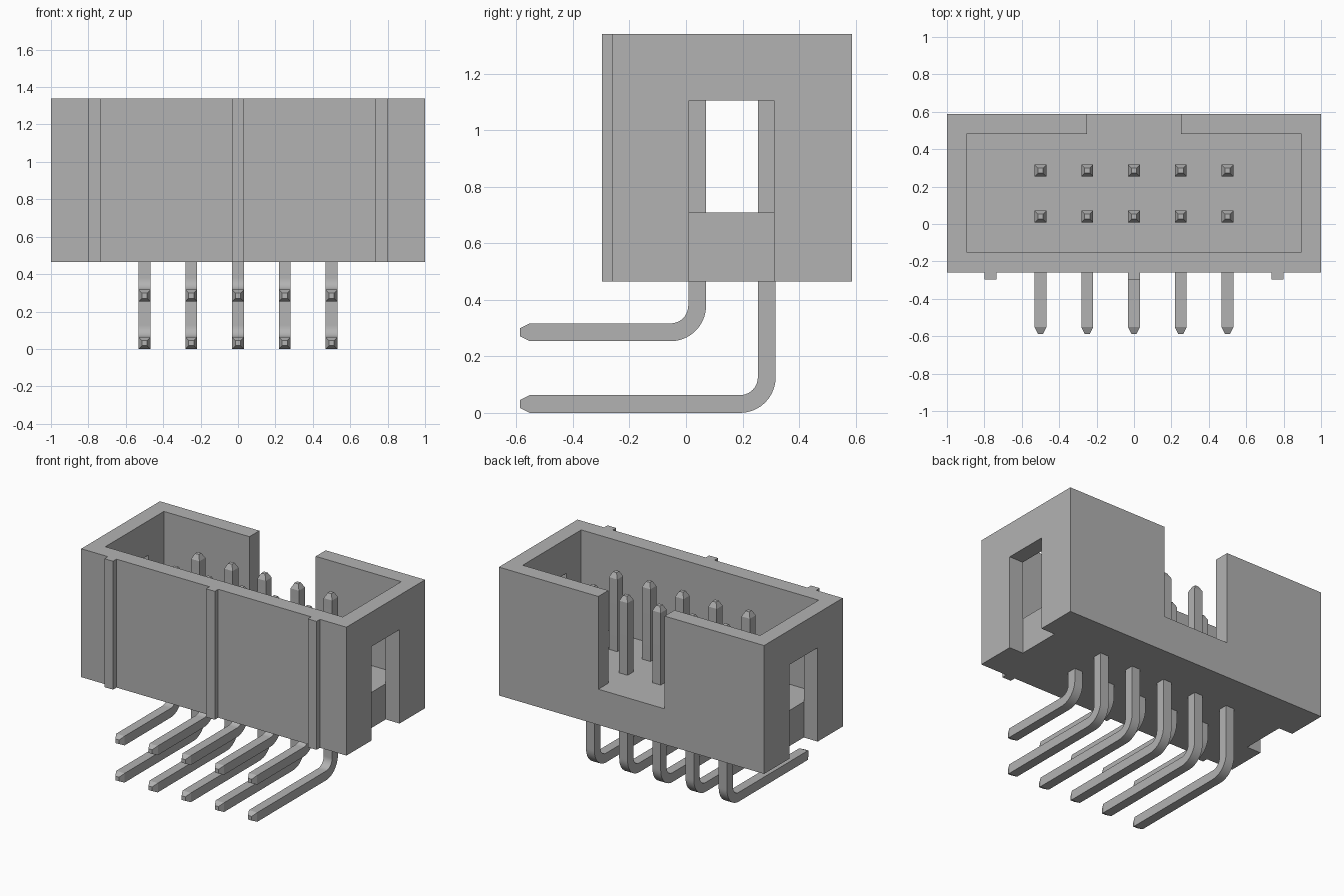
import bpy, bmesh, math
from mathutils import Vector

cube = bpy.data.objects.get("Cube")
if cube:
    bpy.data.objects.remove(cube, do_unlink=True)

grey = bpy.data.materials.new("mid_grey")
grey.use_nodes = True
grey.diffuse_color = (0.448, 0.448, 0.448, 1)
grey.node_tree.nodes["Principled BSDF"].inputs["Base Color"].default_value = grey.diffuse_color


def add_object(name, bm):
    bmesh.ops.recalc_face_normals(bm, faces=bm.faces[:])
    mesh = bpy.data.meshes.new(name)
    bm.to_mesh(mesh)
    bm.free()
    mesh.materials.append(grey)
    obj = bpy.data.objects.new(name, mesh)
    bpy.context.collection.objects.link(obj)
    return obj


def box(name, x, y, z):
    """Box from (low, high) ranges along each axis."""
    bm = bmesh.new()
    bmesh.ops.create_cube(bm, size=1)
    for v in bm.verts:
        v.co = [r[0] if c < 0 else r[1] for c, r in zip(v.co, (x, y, z))]
    return add_object(name, bm)


def activate(obj):
    bpy.ops.object.select_all(action='DESELECT')
    obj.select_set(True)
    bpy.context.view_layer.objects.active = obj


def cut(target, x, y, z):
    cutter = box("cutter", x, y, z)
    cutter.hide_render = True
    mod = target.modifiers.new("cut", 'BOOLEAN')
    mod.operation = 'DIFFERENCE'
    mod.solver = 'EXACT'
    mod.object = cutter
    activate(target)
    bpy.ops.object.modifier_apply(modifier=mod.name)
    bpy.data.objects.remove(cutter, do_unlink=True)


# Shroud: open-topped housing with a key notch and two side slots
BOTTOM, FLOOR, TOP = 0.465, 0.708, 1.34
FRONT, BACK = -0.26, 0.587
INNER = 0.895
shroud = box("shroud", (-1, 1), (FRONT, BACK), (BOTTOM, TOP))
cut(shroud, (-INNER, INNER), (-0.15, 0.48), (FLOOR, 1.5))
cut(shroud, (-0.25, 0.25), (0.4, 0.7), (FLOOR, 1.5))
for low, high in ((INNER, 1.1), (-1.1, -INNER)):
    cut(shroud, (low, high), (0.01, 0.312), (0.3, 1.105))

# Polarising ribs on the front face
for name, x in (("right", -0.767), ("middle", 0), ("left", 0.767)):
    box(name + "_rib", (x - 0.033, x + 0.033), (-0.297, FRONT), (BOTTOM, TOP))

# Right-angle pins: square wire, rounded bend, tapered tips
HALF, TIP, TAPER = 0.0315, 0.014, 0.035
TIP_Y, TIP_Z, BEND = -0.587, 1.235, 0.094


def pin(name, x, y, z):
    """Wire from a front tip at height z, bending up into depth y."""
    sections = [(TIP_Y, z, 0, TIP), (TIP_Y + TAPER, z, 0, HALF)]
    steps = 10
    for i in range(steps + 1):
        a = math.pi / 2 * i / steps
        sections.append((y - BEND + BEND * math.sin(a),
                         z + BEND - BEND * math.cos(a), a, HALF))
    up = math.pi / 2
    sections += [(y, TIP_Z - TAPER, up, HALF), (y, TIP_Z, up, TIP)]

    bm = bmesh.new()
    rings = []
    for py, pz, a, h in sections:
        side = Vector((h, 0, 0))
        normal = Vector((0, -math.sin(a), math.cos(a))) * h
        centre = Vector((x, py, pz))
        rings.append([bm.verts.new(centre + side * s + normal * n)
                      for s, n in ((-1, -1), (1, -1), (1, 1), (-1, 1))])
    for a, b in zip(rings, rings[1:]):
        for i in range(4):
            j = (i + 1) % 4
            bm.faces.new((a[i], a[j], b[j], b[i]))
    bm.faces.new(rings[0])
    bm.faces.new(rings[-1])
    obj = add_object(name, bm)
    activate(obj)
    bpy.ops.object.shade_smooth_by_angle(angle=math.radians(25))


for col in range(5):
    x = (col - 2) * 0.25
    pin(f"front_pin_{col + 1}", x, 0.0395, 0.285)
    pin(f"back_pin_{col + 1}", x, 0.2855, HALF)
